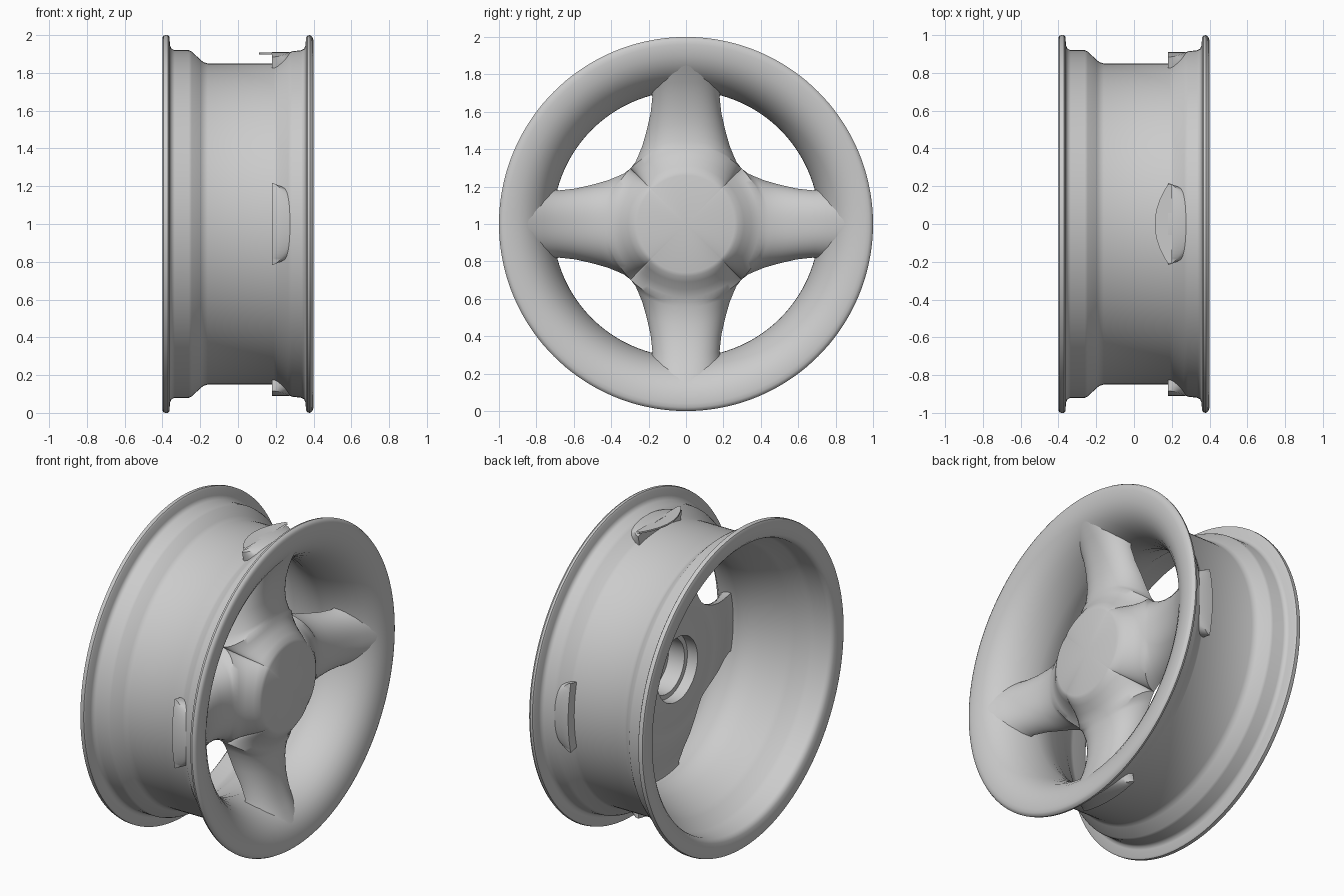
import bpy, bmesh, math

cube = bpy.data.objects.get("Cube")
if cube:
    bpy.data.objects.remove(cube, do_unlink=True)

# Single satin metal colour
metal = bpy.data.materials.new("light_grey_metal")
metal.use_nodes = True
GREY = (0.6, 0.6, 0.6, 1)
metal.diffuse_color = GREY
bsdf = next(n for n in metal.node_tree.nodes if n.type == 'BSDF_PRINCIPLED')
bsdf.inputs["Base Color"].default_value = GREY


def finish(bm, name, angle=35):
    bmesh.ops.remove_doubles(bm, verts=bm.verts, dist=0.0005)
    bmesh.ops.recalc_face_normals(bm, faces=bm.faces)
    mesh = bpy.data.meshes.new(name)
    bm.to_mesh(mesh)
    bm.free()
    mesh.materials.append(metal)
    obj = bpy.data.objects.new(name, mesh)
    bpy.context.collection.objects.link(obj)
    bpy.ops.object.select_all(action='DESELECT')
    obj.select_set(True)
    bpy.context.view_layer.objects.active = obj
    bpy.ops.object.shade_smooth_by_angle(angle=math.radians(angle))
    return obj


def skin(bm, rows, closed=False):
    """Join neighbouring rows of points with quads."""
    rows = [[bm.verts.new(p) for p in row] for row in rows]
    pairs = list(zip(rows, rows[1:])) + ([(rows[-1], rows[0])] if closed else [])
    for a, b in pairs:
        for i in range(len(a) - 1):
            bm.faces.new((a[i], a[i + 1], b[i + 1], b[i]))


def wheel_point(x, r, angle):
    return (x, r * math.sin(angle), 1 + r * math.cos(angle))


# Rim barrel: closed (x, radius) section turned round the x axis
outer = [(-.40, .985), (-.395, .997), (-.385, 1), (-.37, 1), (-.363, .99),
         (-.36, .945), (-.352, .928), (-.335, .92), (-.26, .92), (-.245, .913),
         (-.195, .866), (-.18, .856), (-.16, .85), (.19, .85), (.21, .858),
         (.265, .903), (.285, .914), (.335, .92), (.35, .928), (.357, .945),
         (.36, .985), (.367, .997)]
inner = [(.38, 1), (.392, .993), (.398, .98), (.4, .96), (.398, .93),
         (.392, .895), (.378, .858), (.355, .82), (.315, .78), (.26, .747),
         (.2, .725), (.14, .713), (.08, .712), (0, .735), (-.08, .77),
         (-.15, .80), (-.18, .815), (-.25, .865), (-.28, .875), (-.37, .88),
         (-.385, .887), (-.40, .905)]
SEGS = 144
bm = bmesh.new()
skin(bm, [[wheel_point(x, r, 2 * math.pi * i / SEGS) for i in range(SEGS + 1)]
          for x, r in outer + inner], closed=True)
finish(bm, "rim_barrel", 40)

# Spoke spider: rows of (radius, crest x, edge x, half angle in degrees)
front = [(0, .35, .35, 45), (.26, .35, .35, 45), (.28, .345, .338, 45),
         (.31, .325, .29, 45), (.35, .295, .21, 45), (.39, .275, .14, 45),
         (.42, .268, .10, 45), (.428, .266, .098, 39), (.445, .264, .10, 35),
         (.48, .26, .105, 29), (.54, .262, .12, 23), (.62, .275, .15, 17.8),
         (.70, .30, .175, 14.9), (.76, .325, .18, 14.2), (.82, .358, .18, 14),
         (.86, .378, .18, 13.9), (.89, .33, .18, 13.8), (.91, .27, .18, 13.8)]
spoke_back = [(r, e, e, a) for r, c, e, a in reversed(front) if r >= .42]
# Hub back with a stepped bore
bore = [(.35, .08), (.26, .065), (.2, .06), (.2, .13), (.17, .13), (.17, .24), (0, .24)]
hub_back = [(r, x, x, 45) for r, x in bore]

COLS = 28
bm = bmesh.new()
for k in range(4):
    rows = []
    for r, crest, edge, half in front + spoke_back + hub_back:
        row = []
        for i in range(COLS + 1):
            t = math.sin(math.pi * (i / COLS - .5))
            swell = max(0, 1 - abs(t) ** 2.4) ** .6
            row.append(wheel_point(edge + (crest - edge) * swell, r,
                                   k * math.pi / 2 + t * math.radians(half)))
        rows.append(row)
    skin(bm, rows)
finish(bm, "spokes_and_hub", 40)

# Thin curved lip behind the end of the top spoke
bm = bmesh.new()
steps = [i / 8 - 1 for i in range(17)]
for z in (1.898, 1.908):
    skin(bm, [[(.2, .21 * s, z) for s in steps],
              [(.18 - .07 * (1 - s * s), .21 * s, z) for s in steps]])
skin(bm, [[(.18 - .07 * (1 - s * s), .21 * s, z) for s in steps]
          for z in (1.898, 1.908)])
finish(bm, "top_spoke_lip")
